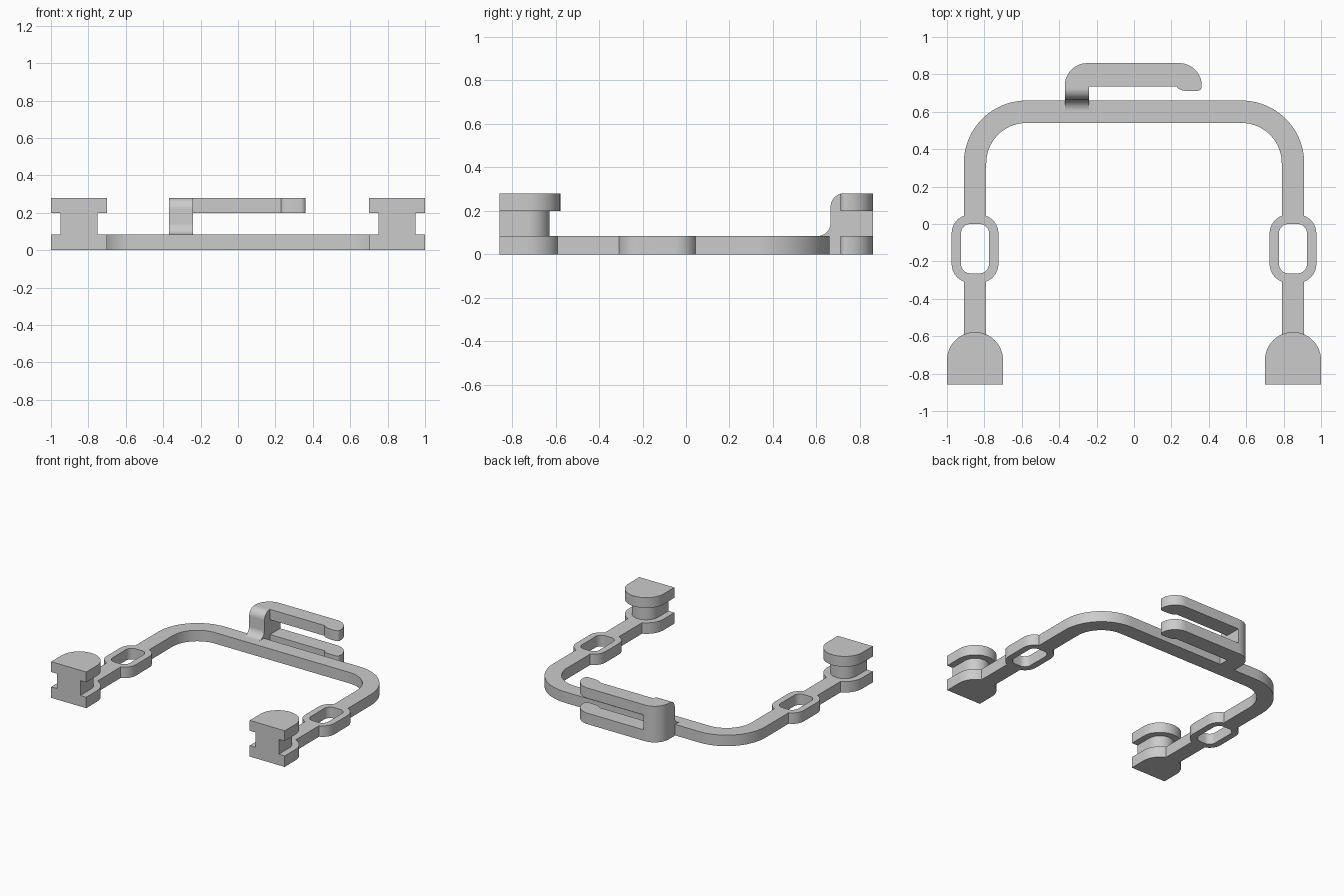
import bpy
import bmesh
from math import cos, sin, pi, radians
from mathutils import Vector

if "Cube" in bpy.data.objects:
    bpy.data.objects.remove(bpy.data.objects["Cube"])

grey = bpy.data.materials.new("plain grey")
grey.use_nodes = True
colour = (0.6, 0.6, 0.6, 1)
grey.diffuse_color = colour
grey.node_tree.nodes["Principled BSDF"].inputs["Base Color"].default_value = colour

SLAB = 0.085   # thickness of the flat parts
UPPER = 0.2    # underside of the upper tier
TOP = 0.28


def arc(cx, cy, rx, start, end, ry=None, steps=14):
    """Points along an arc, angles in degrees."""
    ry = rx if ry is None else ry
    angles = [radians(start + (end - start) * i / steps) for i in range(steps + 1)]
    return [(cx + rx * cos(a), cy + ry * sin(a)) for a in angles]


def rounded_rect(cx, cy, hx, hy, r):
    pts = []
    for i, (sx, sy) in enumerate([(1, 1), (-1, 1), (-1, -1), (1, -1)]):
        pts += arc(cx + sx * (hx - r), cy + sy * (hy - r), r, 90 * i, 90 * i + 90, steps=10)
    return pts


def finish(bm, name):
    bmesh.ops.recalc_face_normals(bm, faces=bm.faces)
    mesh = bpy.data.meshes.new(name)
    bm.to_mesh(mesh)
    bm.free()
    mesh.materials.append(grey)
    ob = bpy.data.objects.new(name, mesh)
    bpy.context.collection.objects.link(ob)
    bpy.ops.object.select_all(action="DESELECT")
    ob.select_set(True)
    bpy.context.view_layer.objects.active = ob
    bpy.ops.object.shade_smooth_by_angle(angle=radians(30))
    return ob


def extrude(name, outline, low, high, sideways=False):
    """Extrude an outline along z, or a (y, z) outline along x."""
    bm = bmesh.new()
    place = (lambda u, v: (low, u, v)) if sideways else (lambda u, v: (u, v, low))
    face = bm.faces.new([bm.verts.new(place(u, v)) for u, v in outline])
    new = bmesh.ops.extrude_face_region(bm, geom=[face])["geom"]
    shift = Vector((high - low, 0, 0)) if sideways else Vector((0, 0, high - low))
    bmesh.ops.translate(bm, vec=shift, verts=[g for g in new if isinstance(g, bmesh.types.BMVert)])
    return finish(bm, name)


def ring(name, outer, inner, low, high):
    """Flat ring between two outlines with equal point counts."""
    bm = bmesh.new()
    loops = [[bm.verts.new((x, y, z)) for x, y in pts]
             for pts, z in ((outer, low), (outer, high), (inner, high), (inner, low))]
    n = len(outer)
    for k in range(4):
        a, b = loops[k], loops[(k + 1) % 4]
        for i in range(n):
            j = (i + 1) % n
            bm.faces.new((a[i], a[j], b[j], b[i]))
    return finish(bm, name)


# U-shaped frame: outer edge one way, inner edge back
def u_edge(r):
    right = arc(0.575, 0.325, r, 0, 90, steps=24)
    left = [(-x, y) for x, y in reversed(right)]
    end = 0.02
    return [(0.575 + r, end)] + right + left + [(-0.575 - r, end)]


extrude("frame", u_edge(0.335) + u_edge(0.215)[::-1], 0, SLAB)

# Side arms: link, strap and grooved foot on each side
for side, s in (("left", 1), ("right", -1)):
    cx = 0.85 * s
    ring(side + "_link",
         rounded_rect(cx, -0.132, 0.125, 0.182, 0.1),
         rounded_rect(cx, -0.132, 0.075, 0.132, 0.05), 0, SLAB)
    extrude(side + "_strap",
            [(cx - 0.06, -0.61), (cx + 0.06, -0.61), (cx + 0.06, -0.285), (cx - 0.06, -0.285)],
            0, SLAB)
    for part, r, low, high in (("foot_base", 0.15, 0, SLAB),
                               ("foot_neck", 0.1, SLAB, UPPER),
                               ("foot_cap", 0.15, UPPER, TOP)):
        outline = [(cx - r, -0.857), (cx + r, -0.857)] + arc(cx, -0.728, r, 0, 180, steps=28)
        extrude(side + "_" + part, outline, low, high)

# Riser with a fillet at its foot and a rounded top edge
riser = [(0.65, 0), (0.735, 0), (0.735, TOP)]
riser += arc(0.725, 0.22, 0.06, 90, 180)
riser += arc(0.605, 0.145, 0.06, 0, -90)
riser += [(0.605, 0.04), (0.65, 0.04)]
extrude("clip_riser", riser, -0.37, -0.24, sideways=True)

# Clip post with a rounded outer corner
extrude("clip_post", [(-0.37, 0.735), (-0.24, 0.735), (-0.24, 0.86)] + arc(-0.25, 0.74, 0.12, 90, 180),
        0, TOP)

# Two matching clip arms with a bulge at the tip
arm = [(-0.24, 0.735)]
arm += arc(0.3, 0.735, 0.07, 180, 270, ry=0.025)
arm += arc(0.335, 0.735, 0.027, 270, 360, ry=0.025, steps=6)
arm += arc(0.242, 0.74, 0.12, 0, 90) + [(-0.24, 0.86)]
extrude("lower_clip_arm", arm, 0, SLAB)
extrude("upper_clip_arm", arm, UPPER, TOP)
